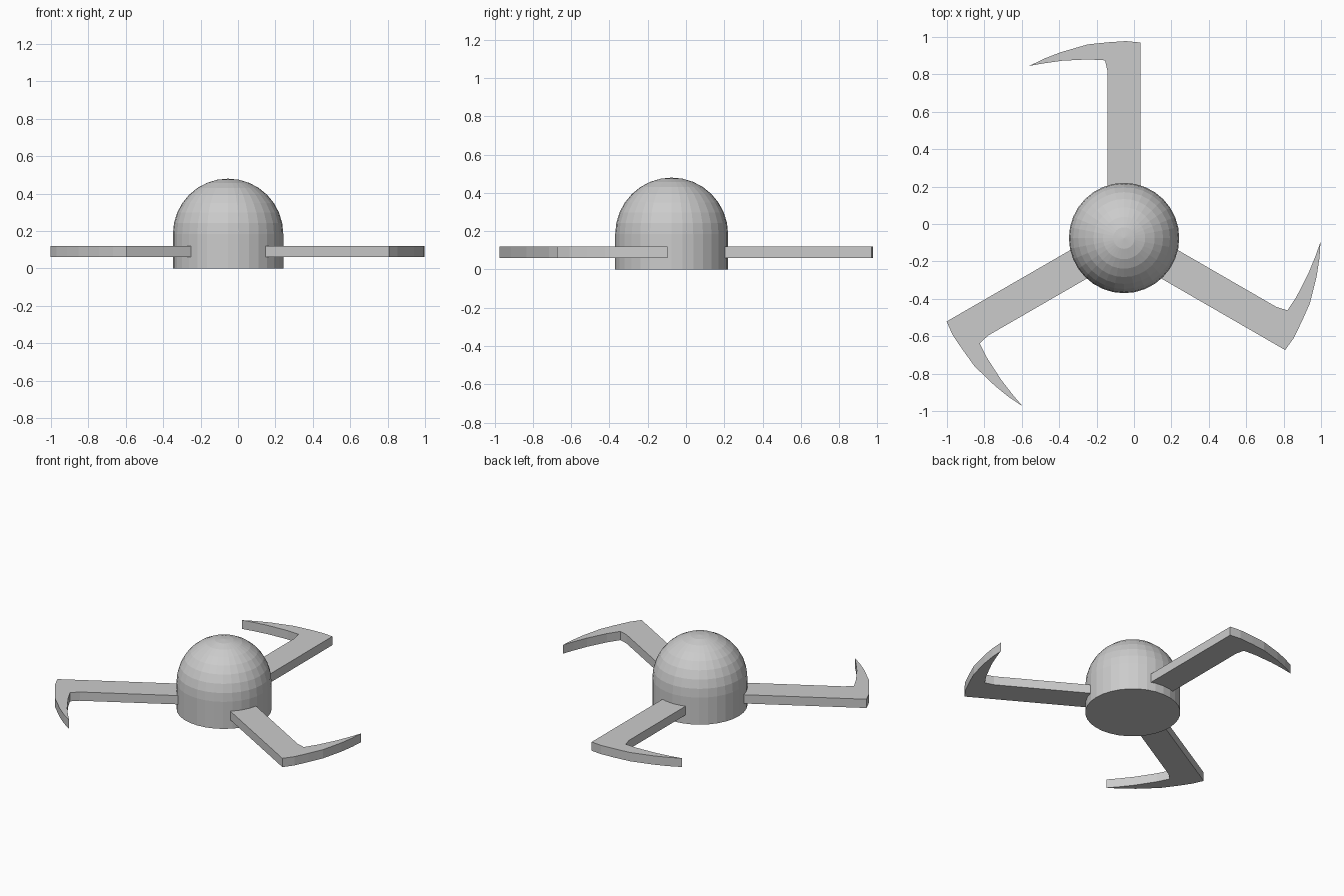
import bpy, bmesh, math
from mathutils import Matrix, Vector

if "Cube" in bpy.data.objects:
    bpy.data.objects.remove(bpy.data.objects["Cube"])

CENTRE = Vector((-0.053, -0.075, 0))
RADIUS, DOME_BASE = 0.295, 0.185
ARM_LOW, ARM_HIGH = 0.06, 0.12

grey = bpy.data.materials.new("light grey")
grey.diffuse_color = (0.6, 0.6, 0.6, 1)
grey.use_nodes = True
grey.node_tree.nodes["Principled BSDF"].inputs["Base Color"].default_value = grey.diffuse_color


def add_object(name, bm):
    bmesh.ops.recalc_face_normals(bm, faces=bm.faces[:])
    mesh = bpy.data.meshes.new(name)
    bm.to_mesh(mesh)
    bm.free()
    mesh.materials.append(grey)
    obj = bpy.data.objects.new(name, mesh)
    obj.location = CENTRE
    bpy.context.collection.objects.link(obj)
    return obj


# Domed hub: upper half of a sphere with its rim extruded down to a flat base
bm = bmesh.new()
bmesh.ops.create_uvsphere(bm, u_segments=32, v_segments=16, radius=RADIUS)
bmesh.ops.delete(bm, geom=[v for v in bm.verts if v.co.z < -0.01], context='VERTS')
bmesh.ops.translate(bm, vec=(0, 0, DOME_BASE), verts=bm.verts[:])
rim = [e for e in bm.edges if e.is_boundary]
wall = bmesh.ops.extrude_edge_only(bm, edges=rim)["geom"]
for v in (g for g in wall if isinstance(g, bmesh.types.BMVert)):
    v.co.z = 0
bmesh.ops.holes_fill(bm, edges=[e for e in bm.edges if e.is_boundary], sides=0)
add_object("domed_hub", bm)

# Hooked arm outline, relative to the hub centre, pointing to the back
OUTLINE = [(0.088, 0.15), (0.088, 1.045), (0.01, 1.053), (-0.09, 1.046),
           (-0.195, 1.035), (-0.34, 0.993), (-0.43, 0.958), (-0.507, 0.92),
           (-0.43, 0.934), (-0.33, 0.948), (-0.19, 0.955), (-0.102, 0.95),
           (-0.088, 0.89), (-0.088, 0.15)]

# Three identical arms around the hub
for i, name in enumerate(("back_arm", "left_arm", "right_arm")):
    bm = bmesh.new()
    face = bm.faces.new([bm.verts.new((x, y, ARM_LOW)) for x, y in OUTLINE])
    top = bmesh.ops.extrude_face_region(bm, geom=[face], use_keep_orig=True)["geom"]
    bmesh.ops.translate(bm, vec=(0, 0, ARM_HIGH - ARM_LOW),
                        verts=[g for g in top if isinstance(g, bmesh.types.BMVert)])
    arm = add_object(name, bm)
    arm.rotation_euler.z = i * math.radians(120)
